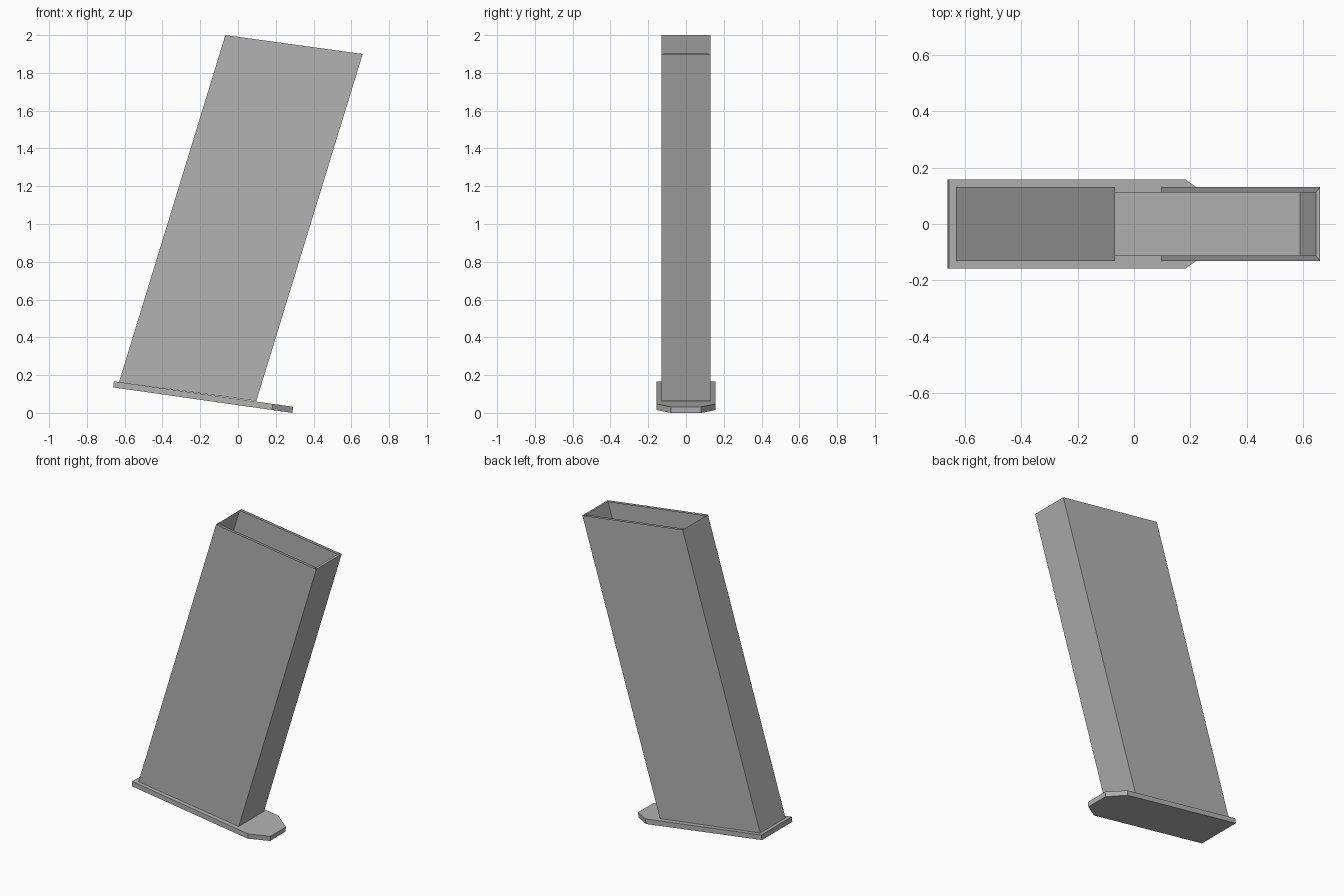
import bpy
from mathutils import Vector

cube = bpy.data.objects.get("Cube")
if cube:
    bpy.data.objects.remove(cube, do_unlink=True)

grey = bpy.data.materials.new("plain grey")
grey.use_nodes = True
colour = (0.45, 0.45, 0.45, 1)
grey.diffuse_color = colour
grey.node_tree.nodes["Principled BSDF"].inputs["Base Color"].default_value = colour


def make_object(name, verts, faces):
    mesh = bpy.data.meshes.new(name)
    mesh.from_pydata(verts, [], faces)
    mesh.materials.append(grey)
    obj = bpy.data.objects.new(name, mesh)
    bpy.context.collection.objects.link(obj)
    return obj


def prism(name, ring, offset, bottom=False, top=False, inward=False):
    """Sweep a closed ring along an offset, with optional end caps."""
    n = len(ring)
    verts = [Vector(p) for p in ring]
    verts += [v + offset for v in verts]
    faces = [(i, (i + 1) % n, n + (i + 1) % n, n + i) for i in range(n)]
    if bottom:
        faces.append(tuple(reversed(range(n))))
    if top:
        faces.append(tuple(range(n, 2 * n)))
    if inward:
        faces = [tuple(reversed(f)) for f in faces]
    return make_object(name, verts, faces)


def rectangle(start, end, half_width):
    """Ring across the body, from a back point to a front point in x and z."""
    return [(x, y, z) for (x, z), y in
            ((start, -half_width), (end, -half_width),
             (end, half_width), (start, half_width))]


WIDTH, INSET = 0.131, 0.018
rise = Vector((0.563, 0, 1.837))

# Leaning outer shell, open at the top
prism("outer_shell", rectangle((-0.63, 0.163), (0.097, 0.063), WIDTH), rise)

# Shallow pocket just inside the mouth
back, front = (-0.067, 2.0), (0.645, 1.902)
drop = rise * -0.1
floor_ring = [Vector(p) + drop for p in rectangle(back, front, WIDTH - INSET)]
prism("inner_pocket", floor_ring, -drop, bottom=True, inward=True)

# Mitred lip at the front of the mouth
inner = rectangle(back, front, WIDTH - INSET)[1:3]
outer = rectangle(back, (0.66, 1.9), WIDTH)[1:3]
make_object("mouth_lip", inner + outer, [(0, 2, 3, 1)])

# Base plate with a chamfered nose, sloping down to the front
outline = [(-0.661, -0.157), (0.18, -0.157), (0.288, -0.08),
           (0.288, 0.08), (0.18, 0.157), (-0.661, 0.157)]
slope = 0.135 / 0.949
ring = [(x, y, (0.288 - x) * slope) for x, y in outline]
prism("base_plate", ring, Vector((0.004, 0, 0.032)), bottom=True, top=True)
